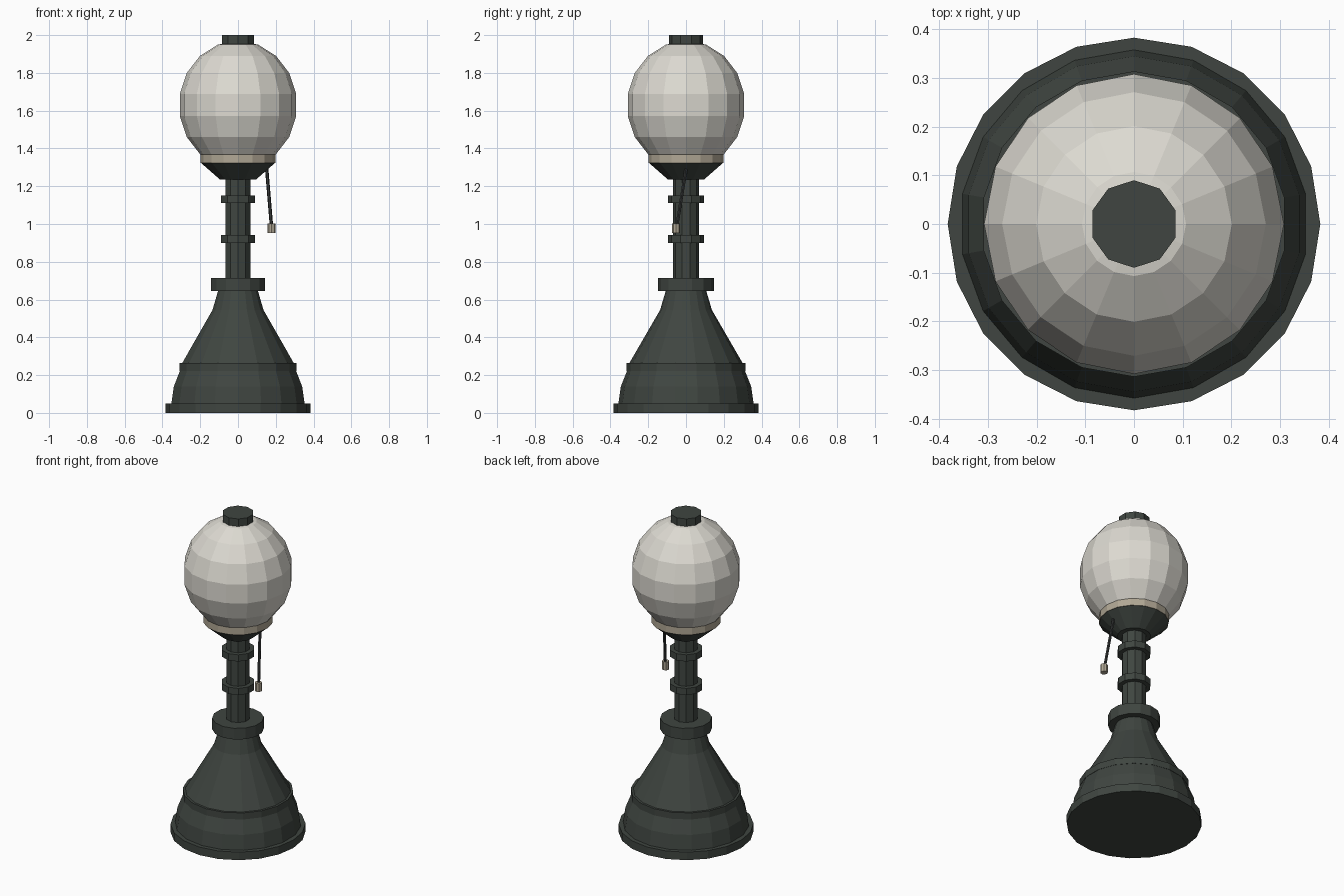
import bpy, bmesh, math
from mathutils import Vector

if "Cube" in bpy.data.objects:
    bpy.data.objects.remove(bpy.data.objects["Cube"])


def material(name, rgb):
    m = bpy.data.materials.new(name)
    m.diffuse_color = (*rgb, 1)
    m.use_nodes = True
    m.node_tree.nodes["Principled BSDF"].inputs["Base Color"].default_value = m.diffuse_color
    return m


IRON = material("dark green iron", (0.050, 0.060, 0.052))
GLASS = material("milky glass", (0.72, 0.70, 0.64))
BRASS = material("pale brass", (0.44, 0.39, 0.30))
CORD = material("dark cord", (0.035, 0.038, 0.038))


def finish(name, bm, mat):
    bmesh.ops.recalc_face_normals(bm, faces=bm.faces)
    me = bpy.data.meshes.new(name)
    bm.to_mesh(me)
    bm.free()
    me.materials.append(mat)
    ob = bpy.data.objects.new(name, me)
    bpy.context.collection.objects.link(ob)
    return ob


def lathe(name, profile, sides, mat, at=(0, 0)):
    """Closed flat-faced turned part from (radius, z) points; first corner on +y."""
    bm = bmesh.new()
    rings = []
    for r, z in profile:
        angles = [math.pi / 2 + math.tau * i / sides for i in range(sides)]
        rings.append([bm.verts.new((at[0] + r * math.cos(a), at[1] + r * math.sin(a), z))
                      for a in angles])
    for low, high in zip(rings, rings[1:]):
        for i in range(sides):
            j = (i + 1) % sides
            bm.faces.new((low[i], low[j], high[j], high[i]))
    bm.faces.new(rings[0][::-1])
    bm.faces.new(rings[-1])
    return finish(name, bm, mat)


def drum(name, r, z0, z1, sides, mat, at=(0, 0)):
    return lathe(name, [(r, z0), (r, z1)], sides, mat, at)


# Base
drum("foot_plate", 0.383, 0.0, 0.05, 20, IRON)
lathe("bell_base", [(0.36, 0.04), (0.358, 0.05), (0.345, 0.14), (0.311, 0.225), (0.302, 0.26),
                    (0.137, 0.545), (0.106, 0.65)], 18, IRON)
drum("base_band", 0.314, 0.222, 0.263, 18, IRON)
drum("base_collar", 0.147, 0.645, 0.715, 14, IRON)

# Stem with two rings
drum("stem", 0.069, 0.70, 1.25, 10, IRON)
for i, z in enumerate((0.90, 1.11)):
    drum(f"stem_ring_{i + 1}", 0.096, z, z + 0.042, 10, IRON)

# Globe holder
lathe("globe_cup", [(0.095, 1.235), (0.198, 1.325)], 16, IRON)
drum("globe_collar", 0.199, 1.324, 1.375, 16, BRASS)

# Glass globe, slightly taller than wide
bm = bmesh.new()
bmesh.ops.create_uvsphere(bm, u_segments=16, v_segments=9, radius=0.313)
for v in bm.verts:
    v.co.z = v.co.z * 1.085 + 1.63
finish("glass_globe", bm, GLASS)
drum("top_cap", 0.09, 1.94, 2.0, 10, IRON)

# Pull cord and its knob
top, end = Vector((0.152, 0.0, 1.29)), Vector((0.178, -0.05, 0.98))
bm = bmesh.new()
bmesh.ops.create_cone(bm, cap_ends=True, segments=6, radius1=0.009, radius2=0.009,
                      depth=(top - end).length)
bm.transform((top - end).to_track_quat('Z', 'Y').to_matrix().to_4x4())
bmesh.ops.translate(bm, verts=bm.verts, vec=(top + end) / 2)
finish("pull_cord", bm, CORD)
drum("cord_knob", 0.021, 0.952, 1.003, 8, BRASS, (0.178, -0.052))
